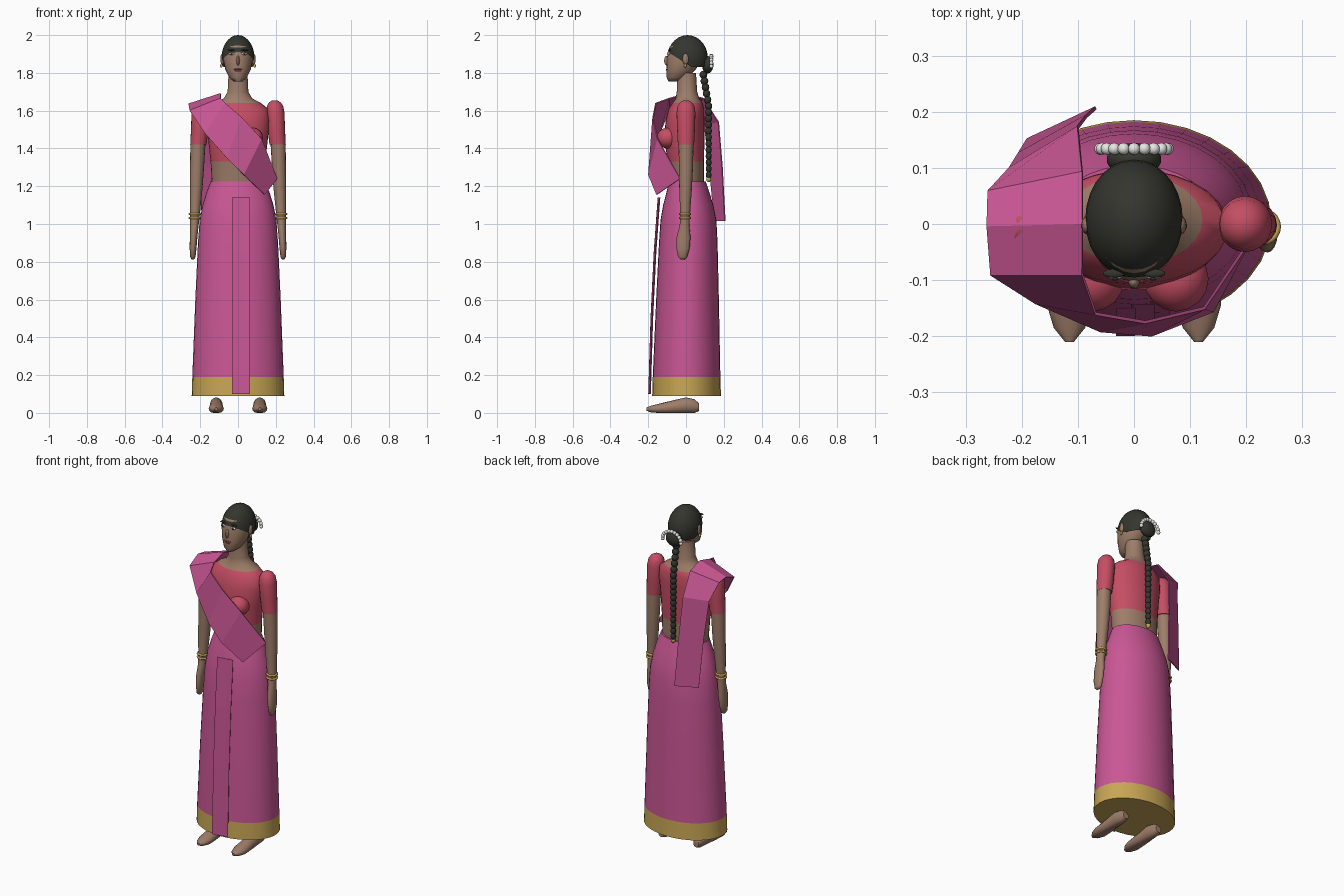
import bpy, bmesh, math
from mathutils import Vector


def material(name, r, g, b):
    m = bpy.data.materials.new(name)
    m.diffuse_color = (r, g, b, 1)
    return m


PINK = material("pink_silk", 0.59, 0.095, 0.30)
GOLD = material("gold", 0.58, 0.38, 0.09)
RED = material("red_cotton", 0.56, 0.075, 0.125)
SKIN = material("brown_skin", 0.34, 0.205, 0.14)
HAIR = material("black_hair", 0.035, 0.036, 0.028)
WHITE = material("white", 0.82, 0.82, 0.80)
LIPS = material("lip_red", 0.42, 0.07, 0.09)


def finish(name, bm, mats, angle=40, rule=None):
    bmesh.ops.recalc_face_normals(bm, faces=bm.faces)
    if rule:
        for f in bm.faces:
            f.material_index = rule(f.calc_center_median())
    me = bpy.data.meshes.new(name)
    bm.to_mesh(me)
    bm.free()
    for m in mats:
        me.materials.append(m)
    ob = bpy.data.objects.new(name, me)
    bpy.context.collection.objects.link(ob)
    if angle:
        bpy.ops.object.select_all(action='DESELECT')
        bpy.context.view_layer.objects.active = ob
        ob.select_set(True)
        bpy.ops.object.shade_smooth_by_angle(angle=math.radians(angle))
    return ob


def loft(name, rings, mats, n=24, rule=None, along_y=False, floor=None, angle=40):
    """Ring: (position on axis, centre a, centre b, radius a, radius b)."""
    bm = bmesh.new()
    loops = []
    for p, a, b, ra, rb in rings:
        loop = []
        for i in range(n):
            t = 2 * math.pi * i / n
            u, v = a + ra * math.cos(t), b + rb * math.sin(t)
            if floor is not None:
                v = max(v, floor)
            loop.append(bm.verts.new((u, p, v) if along_y else (u, v, p)))
        loops.append(loop)
    for lo, hi in zip(loops, loops[1:]):
        for i in range(n):
            j = (i + 1) % n
            bm.faces.new((lo[i], lo[j], hi[j], hi[i]))
    bm.faces.new(loops[0])
    bm.faces.new(loops[-1])
    return finish(name, bm, mats, angle, rule)


def ball(name, c, r, mat, n=16, cuts=()):
    bm = bmesh.new()
    bmesh.ops.create_uvsphere(bm, u_segments=n, v_segments=max(6, n // 2), radius=1)
    for v in bm.verts:
        v.co = Vector([c[k] + v.co[k] * r[k] for k in range(3)])
    for co, no in cuts:
        bmesh.ops.bisect_plane(bm, geom=bm.verts[:] + bm.edges[:] + bm.faces[:],
                               plane_co=co, plane_no=no, clear_inner=True)
    return finish(name, bm, [mat])


def ring(name, c, R, r, mat):
    bpy.ops.mesh.primitive_torus_add(location=c, major_radius=R, minor_radius=r,
                                     major_segments=20, minor_segments=8)
    ob = bpy.context.object
    ob.name = name
    ob.data.materials.append(mat)
    bpy.ops.object.shade_smooth_by_angle(angle=math.radians(60))


def cloth(name, rows, thickness):
    """Flat-faced thin sheet through rows of points."""
    bm = bmesh.new()
    grid = [[bm.verts.new(p) for p in row] for row in rows]
    for a, b in zip(grid, grid[1:]):
        for i in range(len(a) - 1):
            bm.faces.new((a[i], a[i + 1], b[i + 1], b[i]))
    ob = finish(name, bm, [PINK], 0)
    mod = ob.modifiers.new("thickness", 'SOLIDIFY')
    mod.thickness = thickness
    mod.offset = 0


# Long skirt with gold hem
loft("skirt", [(0.09, 0, 0.003, 0.245, 0.182), (0.19, 0, 0.003, 0.242, 0.179),
               (0.6, 0, 0.008, 0.226, 0.166), (0.9, 0, 0.012, 0.212, 0.155),
               (1.02, 0, 0.013, 0.203, 0.148), (1.10, 0, 0.012, 0.188, 0.133),
               (1.17, 0, 0.010, 0.166, 0.113), (1.225, 0, 0.008, 0.145, 0.097)],
     [PINK, GOLD], 32, lambda c: int(c.z < 0.189))

# Torso: bare waist, blouse, bare neckline and neck
loft("torso", [(1.20, 0, 0.005, 0.138, 0.090), (1.33, 0, 0, 0.145, 0.095),
               (1.45, 0, -0.01, 0.158, 0.108), (1.55, 0, -0.005, 0.168, 0.102),
               (1.61, 0, 0.002, 0.160, 0.094), (1.64, 0, 0.008, 0.122, 0.080),
               (1.665, 0, 0.008, 0.075, 0.062), (1.70, 0, 0.005, 0.055, 0.054),
               (1.80, 0, 0.003, 0.050, 0.050)],
     [SKIN, RED], 28, lambda c: int(1.331 < c.z < 1.639))

# Head
loft("head", [(1.755, 0, -0.065, 0.022, 0.028), (1.775, 0, -0.047, 0.047, 0.055),
              (1.82, 0, -0.025, 0.068, 0.078), (1.88, 0, -0.006, 0.080, 0.096),
              (1.94, 0, 0, 0.070, 0.086), (1.985, 0, 0, 0.030, 0.040)], [SKIN], 24, angle=60)
ball("hair", (0, 0.008, 1.88), (0.087, 0.107, 0.12), HAIR, 28,
     [((0, 0, 1.85), (0, 0.63, 1)), ((0, 0, 1.832), (0, 0, 1))])
ball("nose", (0, -0.103, 1.865), (0.010, 0.013, 0.026), SKIN, 10)
ball("upper_lip", (0, -0.098, 1.819), (0.024, 0.008, 0.005), LIPS, 10)
ball("lower_lip", (0, -0.096, 1.811), (0.020, 0.009, 0.006), LIPS, 10)

# Braid, bun and flower garland
ball("bun", (0, 0.115, 1.843), (0.050, 0.030, 0.046), HAIR, 18)
count = 17
for i in range(count):
    t = i / (count - 1)
    y = 0.092 + 0.028 * min(1, t * 3.2)
    r = 0.021 - 0.006 * t
    ball("braid_bead", (0, y, 1.79 - 0.53 * t), (r, r, 0.022), HAIR, 12)
ball("braid_tip", (0, 0.12, 1.237), (0.013, 0.013, 0.016), GOLD, 12)
for i in range(11):
    t = math.pi * i / 10
    ball("flower", (0.060 * math.cos(t), 0.134, 1.835 + 0.055 * math.sin(t)),
         (0.011, 0.011, 0.011), WHITE, 10)

# Mirrored parts
for s in (-1, 1):
    ball("eye_white", (s * 0.034, -0.091, 1.902), (0.015, 0.008, 0.008), WHITE, 12)
    ball("pupil", (s * 0.034, -0.097, 1.902), (0.007, 0.004, 0.007), HAIR, 10)
    ball("eyebrow", (s * 0.036, -0.088, 1.921), (0.020, 0.008, 0.004), HAIR, 10)
    ball("ear", (s * 0.083, -0.002, 1.873), (0.011, 0.017, 0.030), SKIN, 12)
    ball("earring", (s * 0.088, -0.004, 1.838), (0.007, 0.007, 0.011), GOLD, 10)
    ball("bust", (s * 0.075, -0.098, 1.455), (0.058, 0.058, 0.055), RED, 16)
    loft("sleeve", [(1.655, s * 0.195, 0, 0.012, 0.012), (1.645, s * 0.195, 0, 0.030, 0.030),
                    (1.625, s * 0.196, 0, 0.043, 0.044), (1.59, s * 0.198, 0, 0.048, 0.050),
                    (1.50, s * 0.203, 0, 0.046, 0.047), (1.42, s * 0.210, 0, 0.043, 0.043)],
         [RED], 20, angle=50)
    loft("arm", [(1.43, s * 0.212, 0, 0.040, 0.040), (1.30, s * 0.217, 0, 0.037, 0.037),
                 (1.20, s * 0.221, -0.002, 0.034, 0.034), (1.03, s * 0.229, -0.005, 0.025, 0.025),
                 (0.99, s * 0.231, -0.008, 0.022, 0.026), (0.93, s * 0.235, -0.013, 0.020, 0.037),
                 (0.87, s * 0.238, -0.016, 0.018, 0.035), (0.825, s * 0.239, -0.018, 0.014, 0.024),
                 (0.813, s * 0.239, -0.018, 0.007, 0.012)], [SKIN], 16, angle=60)
    for z in (1.032, 1.053):
        ring("bangle", (s * 0.229, -0.005, z), 0.027, 0.006, GOLD)
    loft("foot", [(0.07, s * 0.115, 0.030, 0.018, 0.020), (0.045, s * 0.115, 0.036, 0.030, 0.036),
                  (0.0, s * 0.115, 0.040, 0.034, 0.042), (-0.07, s * 0.115, 0.030, 0.036, 0.036),
                  (-0.145, s * 0.115, 0.022, 0.040, 0.026), (-0.185, s * 0.115, 0.020, 0.028, 0.018),
                  (-0.21, s * 0.115, 0.020, 0.008, 0.008)],
         [SKIN], 16, along_y=True, floor=0.0, angle=50)

# Front pleats: three overlapping folds hanging off the waist
folds = [(-0.032, 0), (0.002, 0), (-0.004, 0.006), (0.036, 0.006),
         (0.030, 0.012), (0.064, 0.012)]
cloth("pleats", [[(x, y + d, z) for x, d in folds] for z, y in
                 [(1.14, -0.149), (0.85, -0.170), (0.5, -0.187), (0.10, -0.199)]], 0.002)

# Draped sash: inner and outer edge, from the back over the shoulder to the hip
cloth("sash", [
    [(-0.068, 0.207, 1.015), (-0.190, 0.150, 1.015)],
    [(-0.085, 0.192, 1.30), (-0.205, 0.125, 1.30)],
    [(-0.100, 0.172, 1.54), (-0.222, 0.098, 1.52)],
    [(-0.092, 0.092, 1.665), (-0.260, 0.058, 1.625)],
    [(-0.092, 0.000, 1.690), (-0.262, -0.004, 1.635)],
    [(-0.092, -0.090, 1.665), (-0.255, -0.090, 1.600)],
    [(-0.068, -0.160, 1.640), (-0.175, -0.140, 1.480)],
    [(0.020, -0.175, 1.565), (-0.060, -0.190, 1.350)],
    [(0.125, -0.150, 1.450), (0.030, -0.198, 1.260)],
    [(0.206, -0.030, 1.240), (0.140, -0.155, 1.155)]], 0.006)
